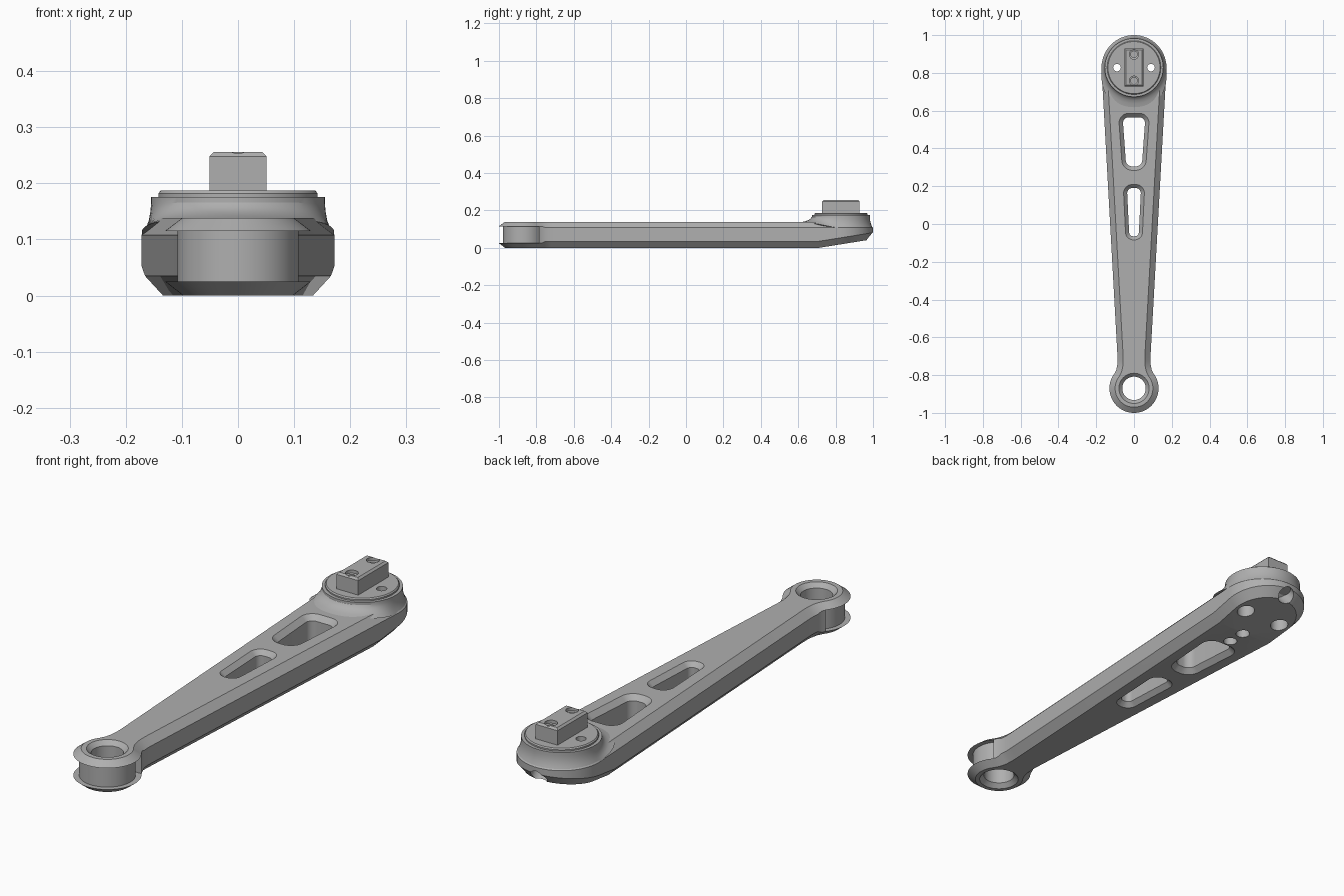
import bpy, bmesh
from math import sin, cos, pi, radians
from mathutils import Matrix, Vector

cube = bpy.data.objects.get("Cube")
if cube:
    bpy.data.objects.remove(cube, do_unlink=True)

metal = bpy.data.materials.new("grey metal")
metal.use_nodes = True
grey = (0.43, 0.43, 0.43, 1)
metal.diffuse_color = grey
metal.node_tree.nodes["Principled BSDF"].inputs["Base Color"].default_value = grey

HUB_Y, EYE_Y = 0.828, -0.87      # centres of the wide end and the eye end
HUB_R, EYE_R = 0.172, 0.13


def arc(cx, cy, r, a0, a1, n):
    """Points on an arc, angles in degrees."""
    return [(cx + r * cos(radians(a0 + (a1 - a0) * i / n)),
             cy + r * sin(radians(a0 + (a1 - a0) * i / n))) for i in range(n + 1)]


def circle(cx, cy, r, n=64):
    return arc(cx, cy, r, 0, 360, n)[:-1]


def inset(points, d):
    """Move a counterclockwise outline inwards by d."""
    out = []
    for i, p in enumerate(points):
        a, p, b = Vector(points[i - 1]), Vector(p), Vector(points[(i + 1) % len(points)])
        n = ((p - a).normalized() + (b - p).normalized()).normalized()
        out.append((p.x - n.y * d, p.y + n.x * d))
    return out


def loft(name, rings):
    """Closed solid through rings of 3D points, listed bottom to top."""
    bm = bmesh.new()
    loops = [[bm.verts.new(p) for p in ring] for ring in rings]
    for low, high in zip(loops, loops[1:]):
        for i in range(len(low)):
            bm.faces.new((low[i - 1], low[i], high[i], high[i - 1]))
    bm.faces.new(loops[0][::-1])
    bm.faces.new(loops[-1])
    bmesh.ops.recalc_face_normals(bm, faces=bm.faces)
    mesh = bpy.data.meshes.new(name)
    bm.to_mesh(mesh)
    bm.free()
    mesh.materials.append(metal)
    obj = bpy.data.objects.new(name, mesh)
    bpy.context.collection.objects.link(obj)
    return obj


def at(points, z):
    return [(x, y, z) for x, y in points]


def lathe(name, x, y, profile, n=64):
    return loft(name, [at(circle(x, y, r, n), z) for r, z in profile])


def cut(cutter, *targets):
    for obj in targets:
        mod = obj.modifiers.new("cut", "BOOLEAN")
        mod.operation, mod.solver, mod.object = "DIFFERENCE", "EXACT", cutter
        bpy.context.view_layer.objects.active = obj
        bpy.ops.object.modifier_apply(modifier=mod.name)
    bpy.data.objects.remove(cutter, do_unlink=True)


# Arm: chamfered outline from the eye, over the neck, to the hub
half = arc(0, EYE_Y, EYE_R, -90, 38, 28)
half += [(0.094, -0.772), (0.089, -0.75), (0.087, -0.725), (0.088, -0.69)]
half += arc(0, HUB_Y, HUB_R, -3, 90, 28)
outline = half + [(-x, y) for x, y in half[-2:0:-1]]


def side_ring(z_arm, z_eye):
    return [(x, y, z_eye if y < -0.76 else z_arm) for x, y in outline]


arm = loft("crank_arm", [at(inset(outline, 0.032), 0), side_ring(0.035, 0.025),
                         side_ring(0.108, 0.115), at(inset(outline, 0.03), 0.138)])

# Underside rises towards the hub end
bm = bmesh.new()
bm.from_mesh(arm.data)
bmesh.ops.bisect_plane(bm, geom=bm.verts[:] + bm.edges[:] + bm.faces[:],
                       plane_co=(0, 0.71, 0), plane_no=(0, 1, 0))
for v in bm.verts:
    if v.co.z < 0.05:
        v.co.z += max(0, v.co.y - 0.71) * 0.16
bm.to_mesh(arm.data)
bm.free()

# Hub boss: its foot flares out along the arm and hugs the rim elsewhere
back = [(0.13, 0.095), (0.17, 0.107), (0.164, 0.12), (0.159, 0.134),
        (0.156, 0.15), (0.155, 0.163), (0.155, 0.176)]
front = [(0.13, 0.095), (0.215, 0.137), (0.19, 0.142), (0.173, 0.149),
         (0.161, 0.157), (0.155, 0.166), (0.155, 0.176)]
rings = []
for (rb, zb), (rf, zf) in zip(back, front):
    ring = []
    for i in range(72):
        a = 2 * pi * i / 72
        t = max(0, -sin(a))
        t = t * t * (3 - 2 * t)
        r, z = rb + (rf - rb) * t, zb + (zf - zb) * t
        ring.append((r * cos(a), HUB_Y + r * sin(a), z))
    rings.append(ring)
boss = loft("hub_boss", rings)

# Mounting disc and rectangular key block
disc = lathe("mounting_disc", 0, HUB_Y, [(0.142, 0.165), (0.142, 0.182), (0.138, 0.187)])


def block_ring(d, z):
    w, l = 0.051 - d, 0.1 - d
    return [(-w, HUB_Y - l, z), (w, HUB_Y - l, z), (w, HUB_Y + l, z), (-w, HUB_Y + l, z)]


block = loft("key_block", [block_ring(0, 0.18), block_ring(0, 0.248), block_ring(0.008, 0.256)])


# Tapered windows with chamfered rims on both faces
def slot(y0, y1, w0, w1, r0, r1, chamfer):
    def ring(g, z):
        pts = (arc(w0 - r0, y0 + r0, r0 + g, -90, 0, 10) + arc(w1 - r1, y1 - r1, r1 + g, 0, 90, 10)
               + arc(r1 - w1, y1 - r1, r1 + g, 90, 180, 10) + arc(r0 - w0, y0 + r0, r0 + g, 180, 270, 10))
        return at(pts, z)
    c = chamfer
    return loft("slot_cutter", [ring(2 * c, -c), ring(0, c), ring(0, 0.138 - c), ring(2 * c, 0.138 + c)])


cut(slot(0.305, 0.565, 0.044, 0.058, 0.035, 0.03, 0.021), arm)
cut(slot(-0.065, 0.19, 0.026, 0.036, 0.022, 0.026, 0.019), arm)

# Eye bore with countersinks, and the groove around its outside
cut(lathe("bore_cutter", 0, EYE_Y, [(0.1, -0.02), (0.062, 0.018), (0.062, 0.12), (0.1, 0.158)]), arm)
groove = arc(0, EYE_Y, 0.25, 160, 380, 48) + arc(0, EYE_Y, 0.108, 52, -232, 72)
cut(loft("groove_cutter", [at(groove, 0.025), at(groove, 0.115)]), arm)

# Hub through holes, wider underneath
for s in (-1, 1):
    profile = [(0.036, -0.1), (0.036, 0.09), (0.02, 0.091), (0.02, 0.3)]
    cut(lathe("hub_hole_cutter", s * 0.09, HUB_Y, profile, 32), arm, boss, disc)

# Countersunk holes in the key block
for s in (-1, 1):
    profile = [(0.017, 0.2), (0.017, 0.241), (0.025, 0.243), (0.025, 0.3)]
    cut(lathe("block_hole_cutter", 0, HUB_Y + s * 0.07, profile, 32), block)

# Small blind holes in the underside
for y in (0.62, 0.70):
    cut(lathe("blind_hole_cutter", 0, y, [(0.028, -0.1), (0.028, 0.07)], 32), arm)

# Slanted notch in the rim of the hub end
notch = lathe("notch_cutter", 0, 0, [(0.036, -0.2), (0.036, 0.06)], 32)
notch.data.transform(Matrix.Translation((0, 0.98, 0.06)) @ Matrix.Rotation(radians(40), 4, "X"))
cut(notch, arm)

# Smooth curved walls, keep machined edges crisp
bpy.ops.object.select_all(action="DESELECT")
for obj in (arm, boss, disc, block):
    obj.select_set(True)
bpy.context.view_layer.objects.active = arm
bpy.ops.object.shade_smooth_by_angle(angle=radians(25))
